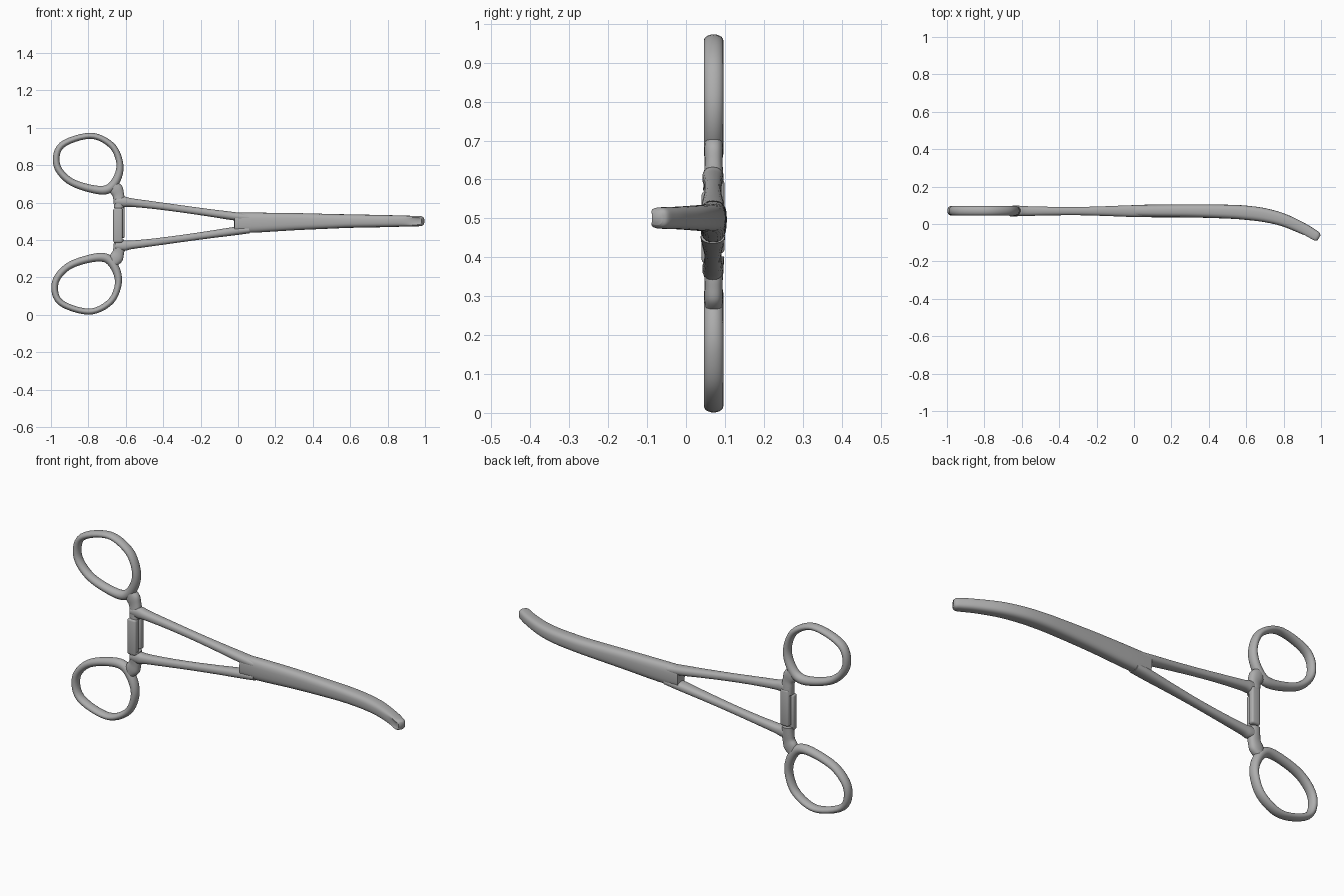
import bpy, bmesh, math
from mathutils import Vector

cube = bpy.data.objects.get("Cube")
if cube:
    bpy.data.objects.remove(cube, do_unlink=True)

steel = bpy.data.materials.new("satin steel")
steel.use_nodes = True
STEEL_COLOUR = (0.42, 0.42, 0.42, 1)
steel.diffuse_color = STEEL_COLOUR
steel.node_tree.nodes["Principled BSDF"].inputs["Base Color"].default_value = STEEL_COLOUR

MID_Z = 0.487   # height of the plane between the two handles
Y_AX, Z_AX = Vector((0, 1, 0)), Vector((0, 0, 1))


def add_object(name, bm):
    bmesh.ops.recalc_face_normals(bm, faces=bm.faces[:])
    mesh = bpy.data.meshes.new(name)
    bm.to_mesh(mesh)
    bm.free()
    mesh.materials.append(steel)
    obj = bpy.data.objects.new(name, mesh)
    bpy.context.collection.objects.link(obj)
    bpy.ops.object.select_all(action='DESELECT')
    obj.select_set(True)
    bpy.context.view_layer.objects.active = obj
    bpy.ops.object.shade_smooth_by_angle(angle=math.radians(50))
    return obj


def resample(keys, steps, closed):
    """Catmull-Rom through tuples of any length."""
    n, out = len(keys), []
    pick = (lambda i: keys[i % n]) if closed else (lambda i: keys[max(0, min(n - 1, i))])
    for i in range(n if closed else n - 1):
        quad = [pick(i + k) for k in (-1, 0, 1, 2)]
        for s in range(steps):
            t = s / steps
            out.append([b + 0.5 * t * (c - a + t * (2*a - 5*b + 4*c - d + t * (3*(b - c) + d - a)))
                        for a, b, c, d in zip(*quad)])
    if not closed:
        out.append(list(keys[-1]))
    return out


def loft(name, keys, axis, power=2.0, sides=20, steps=6, closed=False):
    """Sweep rounded sections; a key is x, y, z, half width, half width along axis, groove."""
    rows = resample(keys, steps, closed)
    n = len(rows)
    centres = [Vector(r[:3]) for r in rows]
    bm = bmesh.new()
    loops = []
    for i, (x, y, z, a, b, groove) in enumerate(rows):
        if closed:
            tangent = centres[(i + 1) % n] - centres[i - 1]
        else:
            tangent = centres[min(i + 1, n - 1)] - centres[max(i - 1, 0)]
        across = tangent.normalized().cross(axis)
        loop = []
        for k in range(sides):
            ang = math.tau * k / sides
            c, s = math.cos(ang), math.sin(ang)
            u = a * math.copysign(abs(c) ** (2 / power), c)
            v = b * math.copysign(abs(s) ** (2 / power), s)
            if c > 0.75:
                u -= groove * (c - 0.75) * 4
            loop.append(bm.verts.new(centres[i] + across * u + axis * v))
        loops.append(loop)
    for i in range(n if closed else n - 1):
        p, q = loops[i], loops[(i + 1) % n]
        for k in range(sides):
            m = (k + 1) % sides
            bm.faces.new((p[k], p[m], q[m], q[k]))
    if not closed:
        bm.faces.new(loops[0])
        bm.faces.new(loops[-1])
    return add_object(name, bm)


def block(name, x, y, z, bevel):
    """Bevelled box between three (low, high) ranges."""
    bm = bmesh.new()
    bmesh.ops.create_cube(bm, size=1)
    for v in bm.verts:
        v.co = [lo + (hi - lo) * (c + 0.5) for c, (lo, hi) in zip(v.co, (x, y, z))]
    bmesh.ops.bevel(bm, geom=bm.edges[:], offset=bevel, segments=3, profile=0.5, affect='EDGES')
    return add_object(name, bm)


# Half profiles in x and height above the middle plane, with the half widths
ring_path = [(-0.79, .470, .016), (-0.677, .420, .017), (-0.633, .328, .018), (-0.645, .245, .022),
             (-0.697, .184, .024), (-0.79, .188, .021), (-0.905, .232, .019), (-0.970, .318, .018),
             (-0.942, .420, .017)]
neck_path = [(-0.668, .215, .022, .022), (-0.652, .185, .036, .024), (-0.640, .155, .031, .023),
             (-0.636, .125, .030, .025), (-0.636, .085, .027, .027)]
shank_path = [(-0.655, .118, .020, .024), (-0.61, .117, .028, .027), (-0.57, .113, .023, .026),
              (-0.45, .099, .020, .023), (-0.30, .079, .019, .022), (-0.15, .058, .020, .026),
              (-0.02, .040, .022, .031), (0.06, .032, .019, .031)]

# Finger rings, necks and shanks, one set per handle
for side, sign, shift in (("upper", 1, 0.0), ("lower", -1, -0.008)):
    def place(x, h, y=0.071):
        return (x, y, MID_Z + sign * h)
    loft(side + "_finger_ring",
         [(*place(x + shift, h), w, .025, 0) for x, h, w in ring_path], Y_AX, closed=True)
    loft(side + "_neck", [(*place(x, h), w, d, 0) for x, h, w, d in neck_path], Y_AX, 2.4)
    loft(side + "_shank", [(*place(x, h, .069), w, d, 0) for x, h, w, d in shank_path], Y_AX, 2.4)

# Interlocking ratchet bars between the handles
block("front_ratchet_bar", (-0.667, -0.617), (0.040, 0.073), (0.385, 0.570), 0.010)
block("back_ratchet_bar", (-0.655, -0.606), (0.067, 0.099), (0.410, 0.600), 0.010)

# Closed jaws, tapering and curving forward to a grooved tip
jaw_path = [(-0.02, .069, .492, .031, .054, 0), (0.10, .070, .493, .034, .053, 0),
            (0.30, .070, .498, .035, .046, 0), (0.50, .066, .500, .037, .039, 0),
            (0.60, .060, .501, .038, .036, 0), (0.70, .047, .501, .037, .034, 0),
            (0.80, .021, .501, .034, .032, 0), (0.90, -.024, .501, .031, .029, .002),
            (0.955, -.056, .501, .030, .028, .010), (0.978, -.070, .501, .027, .026, .010),
            (0.988, -.076, .501, .017, .018, .003)]
loft("curved_jaws", jaw_path, Z_AX, 2.8, sides=28)
